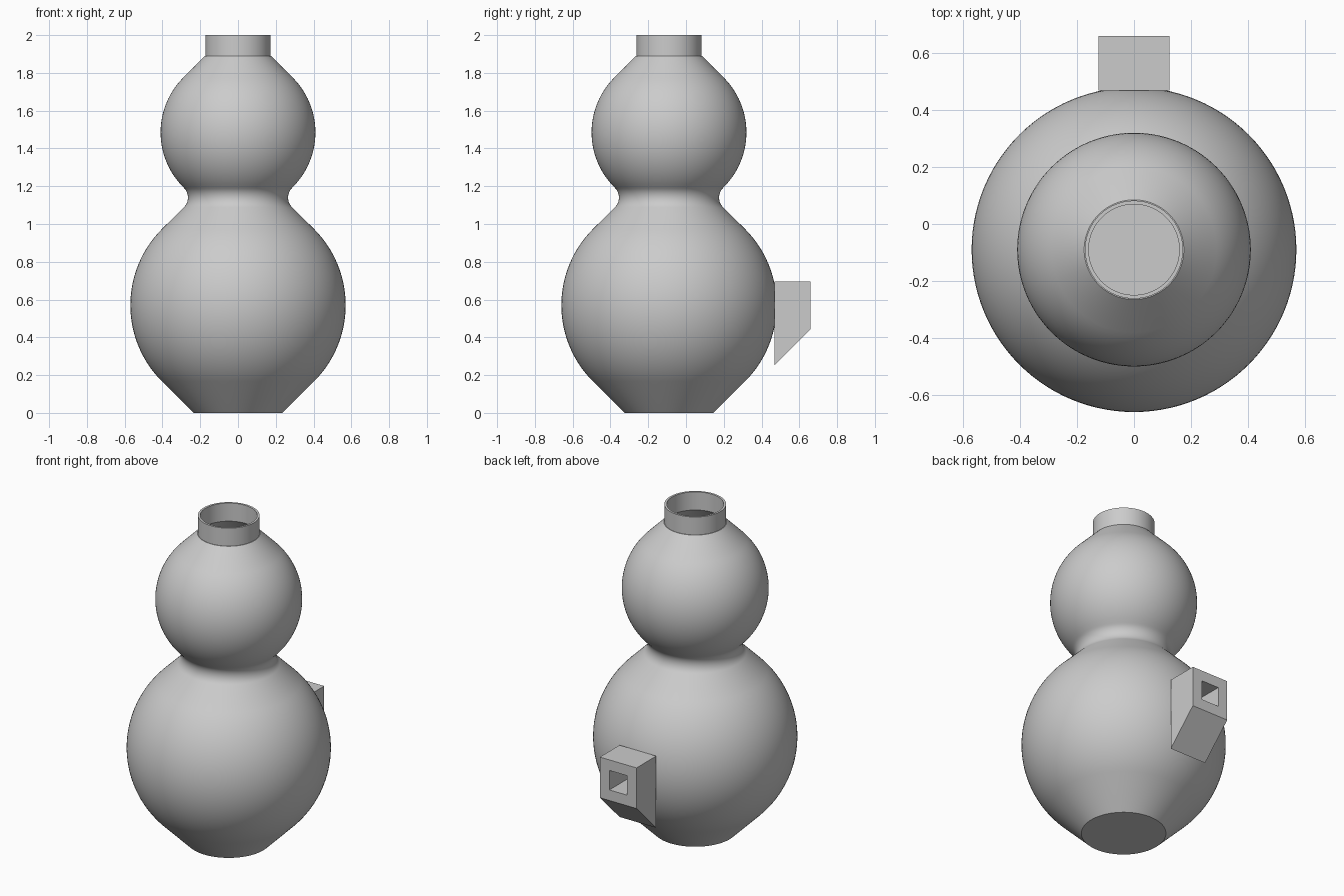
import bpy, bmesh
from math import sin, cos, pi, radians, sqrt

cube = bpy.data.objects.get("Cube")
if cube:
    bpy.data.objects.remove(cube, do_unlink=True)

AXIS_Y = -0.09
WALL = 0.012

grey = bpy.data.materials.new("plain grey")
grey.use_nodes = True
colour = (0.6, 0.6, 0.6, 1)
grey.diffuse_color = colour
grey.node_tree.nodes["Principled BSDF"].inputs["Base Color"].default_value = colour


def finish(name, bm):
    bmesh.ops.recalc_face_normals(bm, faces=bm.faces)
    mesh = bpy.data.meshes.new(name)
    bm.to_mesh(mesh)
    bm.free()
    mesh.materials.append(grey)
    obj = bpy.data.objects.new(name, mesh)
    bpy.context.collection.objects.link(obj)
    return obj


def arc(r, z, radius, start, end, steps):
    angles = [radians(start + (end - start) * i / steps) for i in range(steps + 1)]
    return [(r + radius * cos(a), z + radius * sin(a)) for a in angles]


def gourd_profile(t):
    """Half outline from base centre to neck, moved inward by t."""
    base_r = 0.57 * (sqrt(2) - 1) + t - t * sqrt(2)
    pts = [(0, t), (base_r, t)]
    pts += arc(0, 0.57, 0.57 - t, -45, 45, 32)
    pts += arc(0.337, 1.14, 0.072 + t, 225, 135, 14)
    pts += arc(0, 1.485, 0.41 - t, -45, 45, 28)
    return pts


# Hollow double-bulb body with open neck
neck = [(0.175, 1.89), (0.172, 1.89), (0.172, 2.0), (0.159, 2.0), (0.159, 1.889)]
outline = gourd_profile(0) + neck + gourd_profile(WALL)[::-1]
bm = bmesh.new()
verts = [bm.verts.new((r, AXIS_Y, z)) for r, z in outline]
edges = [bm.edges.new(pair) for pair in zip(verts, verts[1:])]
bmesh.ops.spin(bm, geom=verts + edges, cent=(0, AXIS_Y, 0), axis=(0, 0, 1),
               angle=2 * pi, steps=112)
bmesh.ops.remove_doubles(bm, verts=bm.verts, dist=0.0003)
body = finish("gourd_body", bm)
bpy.ops.object.select_all(action='DESELECT')
body.select_set(True)
bpy.context.view_layer.objects.active = body
bpy.ops.object.shade_smooth_by_angle(angle=radians(25))

# Square bracket at the back, sloped beneath, with a square hole
bm = bmesh.new()


def ring(y, half, low, high):
    corners = [(-half, low), (half, low), (half, high), (-half, high)]
    return [bm.verts.new((x, y, z)) for x, z in corners]


FRONT, BACK = 0.468, 0.66
loops = [ring(FRONT, 0.125, 0.253, 0.695), ring(BACK, 0.125, 0.445, 0.695),
         ring(BACK, 0.06, 0.51, 0.63), ring(FRONT, 0.06, 0.51, 0.63)]
for a, b in zip(loops, loops[1:] + loops[:1]):
    for i in range(4):
        j = (i + 1) % 4
        bm.faces.new((a[i], a[j], b[j], b[i]))
finish("back_bracket", bm)
